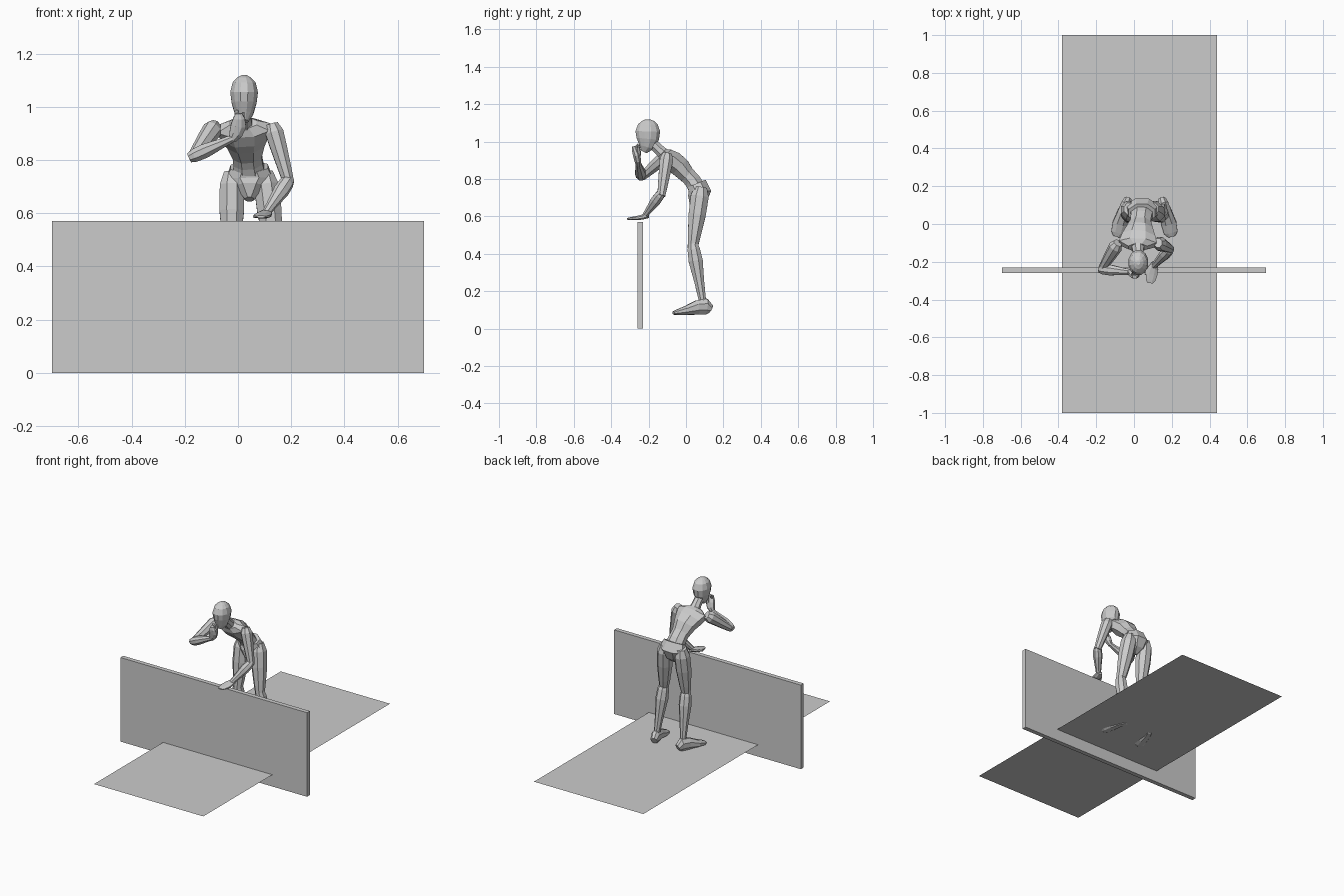
import bpy, bmesh, math
from mathutils import Vector


def loft(name, rings, side=(1, 0, 0), n=8):
    """Skin a chain of rings (x, y, z, half width along side, half depth)."""
    bm = bmesh.new()
    pts = [Vector(r[:3]) for r in rings]
    k = 1 / math.cos(math.pi / n)
    loops = []
    for i, r in enumerate(rings):
        t = (pts[min(i + 1, len(pts) - 1)] - pts[max(i - 1, 0)]).normalized()
        u = Vector(side)
        u = (u - t * u.dot(t)).normalized()
        v = t.cross(u)
        loops.append([bm.verts.new(pts[i]
                      + u * r[3] * k * math.cos((j + .5) * math.tau / n)
                      + v * r[4] * k * math.sin((j + .5) * math.tau / n))
                      for j in range(n)])
    for a, b in zip(loops, loops[1:]):
        for j in range(n):
            bm.faces.new((a[j], a[(j + 1) % n], b[(j + 1) % n], b[j]))
    bm.faces.new(loops[0][::-1])
    bm.faces.new(loops[-1])
    bmesh.ops.recalc_face_normals(bm, faces=bm.faces)
    me = bpy.data.meshes.new(name)
    bm.to_mesh(me)
    bm.free()
    ob = bpy.data.objects.new(name, me)
    bpy.context.collection.objects.link(ob)
    return ob


def limb(name, p, q, profile, side=(1, 0, 0), n=8):
    """Straight tapered limb; profile is (fraction, half width, half depth)."""
    p, q = Vector(p), Vector(q)
    return loft(name, [(*p.lerp(q, f), a, b) for f, a, b in profile], side, n)


# railing wall
bpy.ops.mesh.primitive_cube_add(size=1, location=(0, -.245, .285))
wall = bpy.context.object
wall.name = "wall"
wall.scale = (1.4, .03, .57)

# thin floor sheet
bpy.ops.mesh.primitive_plane_add(size=1, location=(.03, 0, .08))
floor = bpy.context.object
floor.name = "floor_sheet"
floor.scale = (.82, 2, 1)

# head and neck
loft("head", [(.023, -.225, .945, .016, .016), (.023, -.212, .972, .034, .04),
              (.023, -.205, 1.015, .047, .06), (.023, -.204, 1.055, .052, .066),
              (.023, -.204, 1.092, .043, .053), (.023, -.204, 1.11, .026, .033),
              (.023, -.204, 1.119, .01, .012)], n=12)
limb("neck", (.02, -.105, .92), (.023, -.19, 1.0),
     [(0, .036, .034), (.5, .028, .028), (1, .027, .028)])

# chest, waist and pelvis
loft("chest", [(.035, .01, .815, .054, .042), (.03, -.03, .862, .07, .053),
               (.025, -.068, .893, .088, .055), (.02, -.105, .92, .1, .045),
               (.02, -.125, .94, .05, .028)])
loft("waist", [(.042, .06, .75, .06, .045), (.038, .035, .79, .055, .044),
               (.033, .0, .83, .054, .042)])
loft("pelvis", [(.042, .058, .775, .07, .052), (.043, .075, .735, .086, .06),
                (.043, .06, .695, .062, .052), (.043, .045, .652, .016, .026)])

# legs: hip x, knee x, ankle x, toe x
for tag, hip, knee, ankle, toe in (("right", -.022, -.025, -.04, -.085),
                                   ("left", .1, .14, .155, .195)):
    limb(tag + "_thigh", (hip, .08, .755), (knee, .035, .43),
         [(0, .03, .032), (.15, .046, .048), (.45, .046, .046),
          (.8, .035, .034), (1, .026, .026)])
    limb(tag + "_shin", (knee, .036, .455), (ankle, .088, .15),
         [(0, .026, .025), (.1, .034, .033), (.3, .037, .038),
          (.65, .026, .027), (1, .018, .019)])
    d = toe - ankle
    loft(tag + "_foot", [(ankle - d * .2, .132, .105, .02, .022),
                         (ankle, .108, .118, .027, .042),
                         (ankle + d * .35, .06, .113, .032, .038),
                         (ankle + d * .75, .0, .097, .04, .024),
                         (toe, -.045, .088, .036, .015),
                         (toe + d * .15, -.066, .084, .02, .009)])

# arms: straight left one leans on the wall, right one folds to the chin
upper = [(0, .022, .024), (.14, .034, .036), (.4, .031, .032),
         (.8, .024, .025), (1, .02, .021)]
fore = [(0, .018, .018), (.12, .026, .025), (.35, .028, .027),
        (.8, .018, .017), (1, .015, .014)]
limb("left_upper_arm", (.128, -.1, .935), (.192, -.132, .71), upper)
limb("left_forearm", (.194, -.128, .73), (.106, -.222, .602), fore)
limb("right_upper_arm", (-.085, -.1, .93), (-.168, -.235, .812), upper)
limb("right_forearm", (-.183, -.238, .808), (-.018, -.255, .882), fore, (0, 1, 0))

# left hand flat on the wall
loft("left_hand", [(.112, -.205, .604, .016, .014), (.1, -.235, .596, .028, .013),
                   (.093, -.265, .591, .031, .011), (.088, -.295, .588, .026, .008),
                   (.086, -.313, .587, .015, .005)])
limb("left_thumb", (.085, -.23, .595), (.06, -.268, .588),
     [(0, .01, .009), (.5, .01, .008), (1, .005, .005)], n=6)

# right hand curled up at the chin
loft("right_hand", [(-.022, -.255, .875, .014, .013), (-.008, -.258, .9, .025, .018),
                    (.002, -.265, .93, .029, .019), (.004, -.275, .957, .022, .015),
                    (.003, -.28, .975, .012, .009)])
limb("right_thumb", (.01, -.25, .925), (.02, -.255, .978),
     [(0, .009, .009), (.5, .01, .009), (1, .005, .005)], n=6)
limb("right_finger", (-.006, -.275, .955), (-.004, -.255, .985),
     [(0, .009, .009), (1, .006, .006)], n=6)
